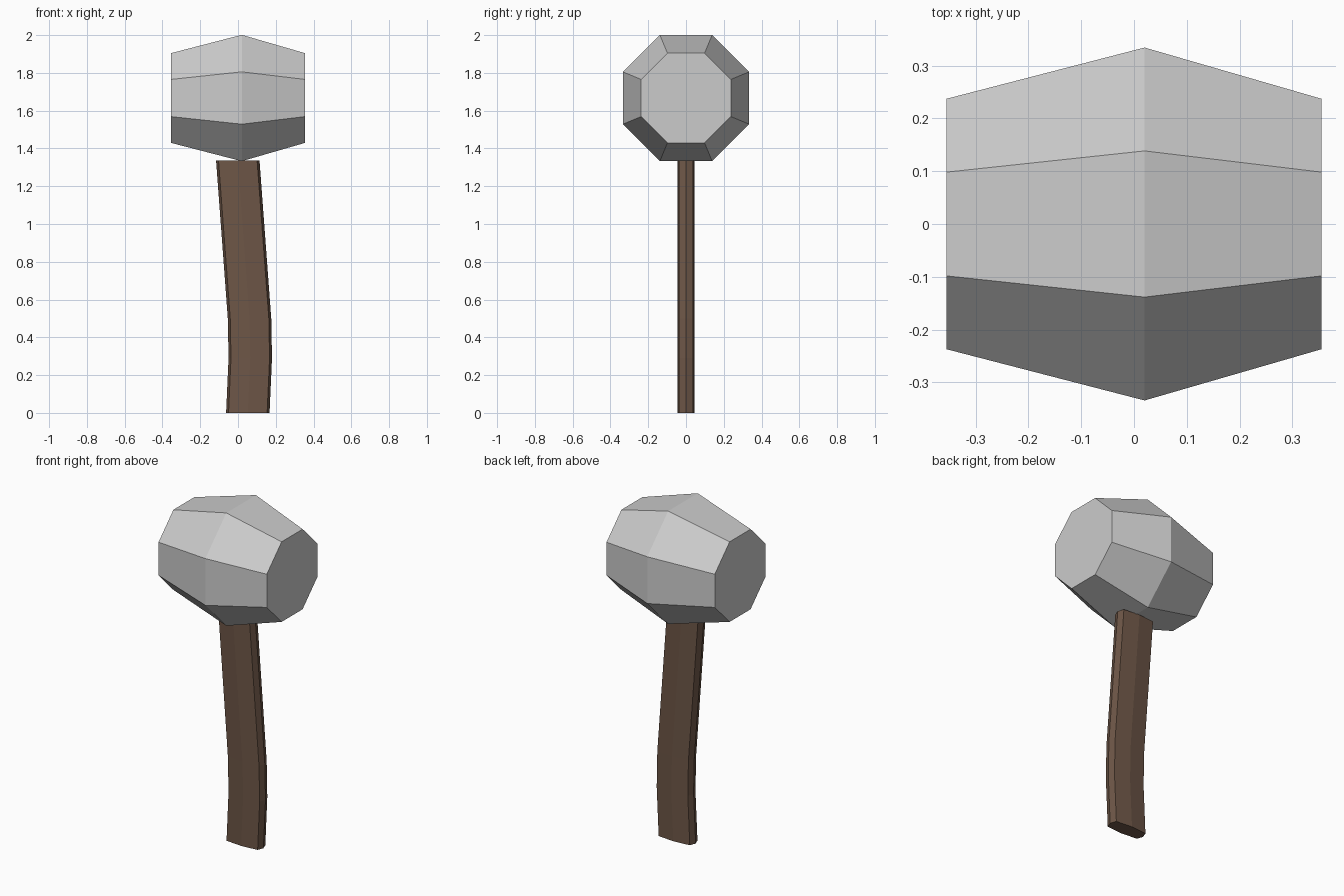
import bpy, bmesh
from math import cos, sin, pi

if "Cube" in bpy.data.objects:
    bpy.data.objects.remove(bpy.data.objects["Cube"])


def loft(name, rings):
    """Skin equal-length vertex rings and cap both ends."""
    bm = bmesh.new()
    loops = [[bm.verts.new(p) for p in ring] for ring in rings]
    n = len(loops[0])
    for a, b in zip(loops, loops[1:]):
        for i in range(n):
            j = (i + 1) % n
            bm.faces.new((a[i], a[j], b[j], b[i]))
    bm.faces.new(loops[0])
    bm.faces.new(loops[-1])
    bmesh.ops.recalc_face_normals(bm, faces=bm.faces)
    mesh = bpy.data.meshes.new(name)
    bm.to_mesh(mesh)
    bm.free()
    obj = bpy.data.objects.new(name, mesh)
    bpy.context.collection.objects.link(obj)
    return obj


# Stone head: octagonal barrel along x, widest near the middle
def octagon(x, r):
    angles = [pi / 8 + i * pi / 4 for i in range(8)]
    return [(x, r * cos(a), 1.667 + r * sin(a)) for a in angles]


loft("hammer_head", [octagon(x, r) for x, r in
                     [(-0.355, 0.257), (0.02, 0.362), (0.355, 0.257)]])

# Handle: flat eight-sided section swept up a gently bent path
section = [(0.115, 0), (0.102, 0.036), (0, 0.045), (-0.102, 0.036),
           (-0.115, 0), (-0.102, -0.036), (0, -0.045), (0.102, -0.036)]
path = [(0.052, 0), (0.065, 0.29), (0.061, 0.5), (-0.001, 1.335)]
handle = loft("handle", [[(cx + x, y, z) for x, y in section] for cx, z in path])

wood = bpy.data.materials.new("dark_wood")
wood.diffuse_color = (0.155, 0.094, 0.063, 1)
wood.use_nodes = True
wood.node_tree.nodes["Principled BSDF"].inputs["Base Color"].default_value = wood.diffuse_color
handle.data.materials.append(wood)
